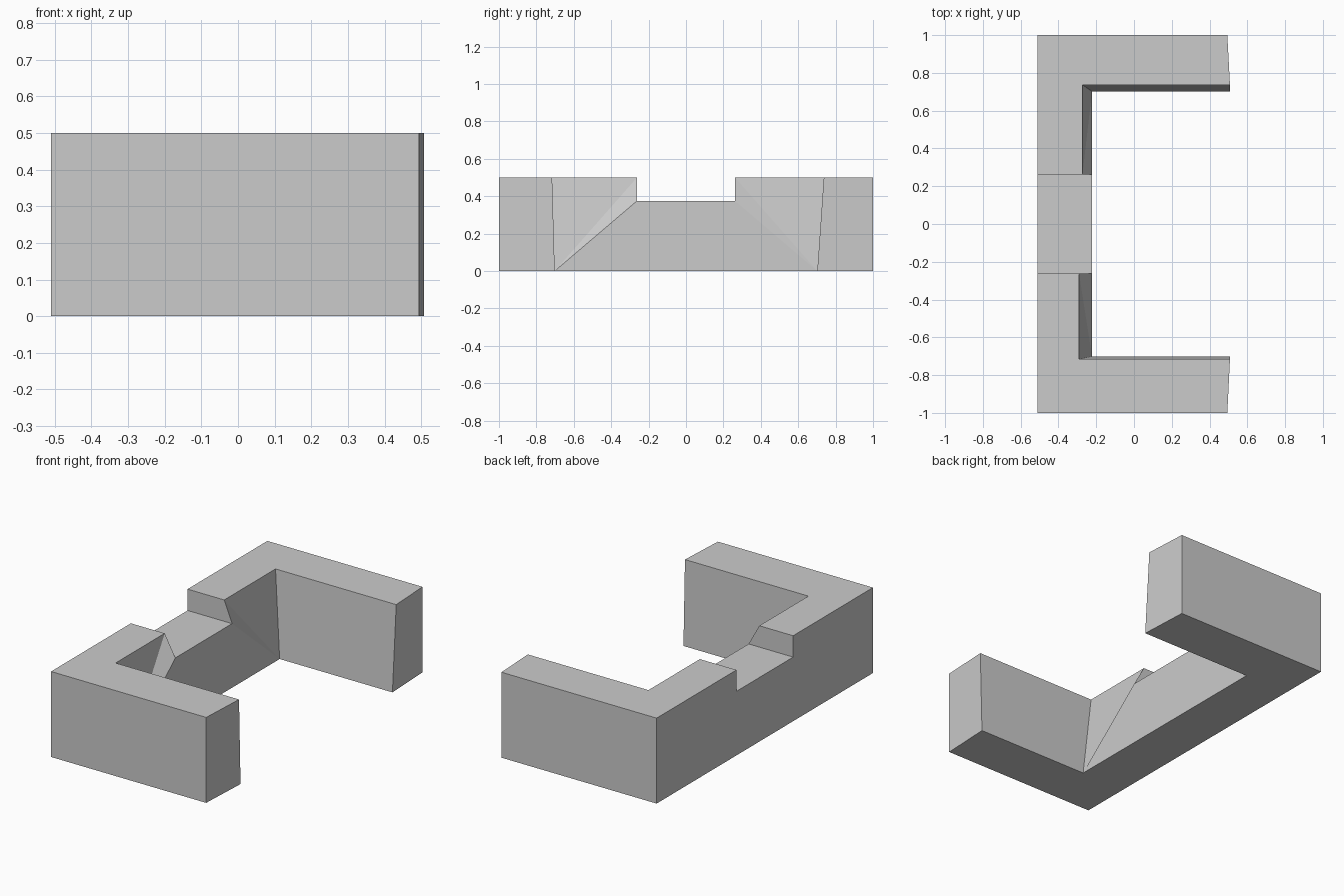
import bpy, bmesh

if "Cube" in bpy.data.objects:
    bpy.data.objects.remove(bpy.data.objects["Cube"])

HEIGHT, NOTCH_Z, NOTCH_Y = 0.5, 0.375, 0.262
BACK, END_OUT, END_IN = -0.51, 0.494, 0.508
INNER_X, INNER_Y = -0.222, 0.702

grey = bpy.data.materials.new("plain grey")
grey.diffuse_color = (0.6, 0.6, 0.6, 1)
grey.use_nodes = True
grey.node_tree.nodes["Principled BSDF"].inputs["Base Color"].default_value = grey.diffuse_color

bm = bmesh.new()


def face(*verts):
    bm.faces.new(verts)


def half(s, top_x, top_y):
    """One arm of the wall with its part of the back, s = side of y."""
    v = lambda x, y, z: bm.verts.new((x, s * y, z))
    corner0, corner1 = v(BACK, 1, 0), v(BACK, 1, HEIGHT)
    end0, end1 = v(END_OUT, 1, 0), v(END_OUT, 1, HEIGHT)
    tip0, tip1 = v(END_IN, INNER_Y, 0), v(END_IN, top_y, HEIGHT)
    in0, in1 = v(INNER_X, INNER_Y, 0), v(top_x, top_y, HEIGHT)
    step_in0, step_in1 = v(INNER_X, NOTCH_Y, NOTCH_Z), v(top_x, NOTCH_Y, HEIGHT)
    step_out0, step_out1 = v(BACK, NOTCH_Y, NOTCH_Z), v(BACK, NOTCH_Y, HEIGHT)
    # arm
    face(corner0, end0, end1, corner1)
    face(end0, tip0, tip1, end1)
    face(tip0, in0, in1, tip1)
    face(corner1, end1, tip1, in1)
    face(corner0, end0, tip0, in0)
    # back part: top, sloping inner side, notch cheek
    face(corner1, in1, step_in1, step_out1)
    face(in0, in1, step_in1)
    face(in0, step_in1, step_in0)
    face(step_out0, step_out1, step_in1, step_in0)
    return corner0, corner1, in0, step_in0, step_out0, step_out1


# two arms, whose inner sides lean by slightly different amounts
c0, c1, i0, si, so, st = half(1, -0.273, 0.737)
d0, d1, j0, ti, to, tt = half(-1, -0.291, 0.716)

# faces joining the halves: notch floor, inner wall, underside, back
face(si, so, to, ti)
face(i0, si, ti, j0)
face(c0, i0, j0, d0)
face(c0, c1, st, so, to, tt, d1, d0)

bmesh.ops.recalc_face_normals(bm, faces=bm.faces)
mesh = bpy.data.meshes.new("notched_wall")
bm.to_mesh(mesh)
bm.free()
mesh.materials.append(grey)
wall = bpy.data.objects.new("notched_wall", mesh)
bpy.context.collection.objects.link(wall)
